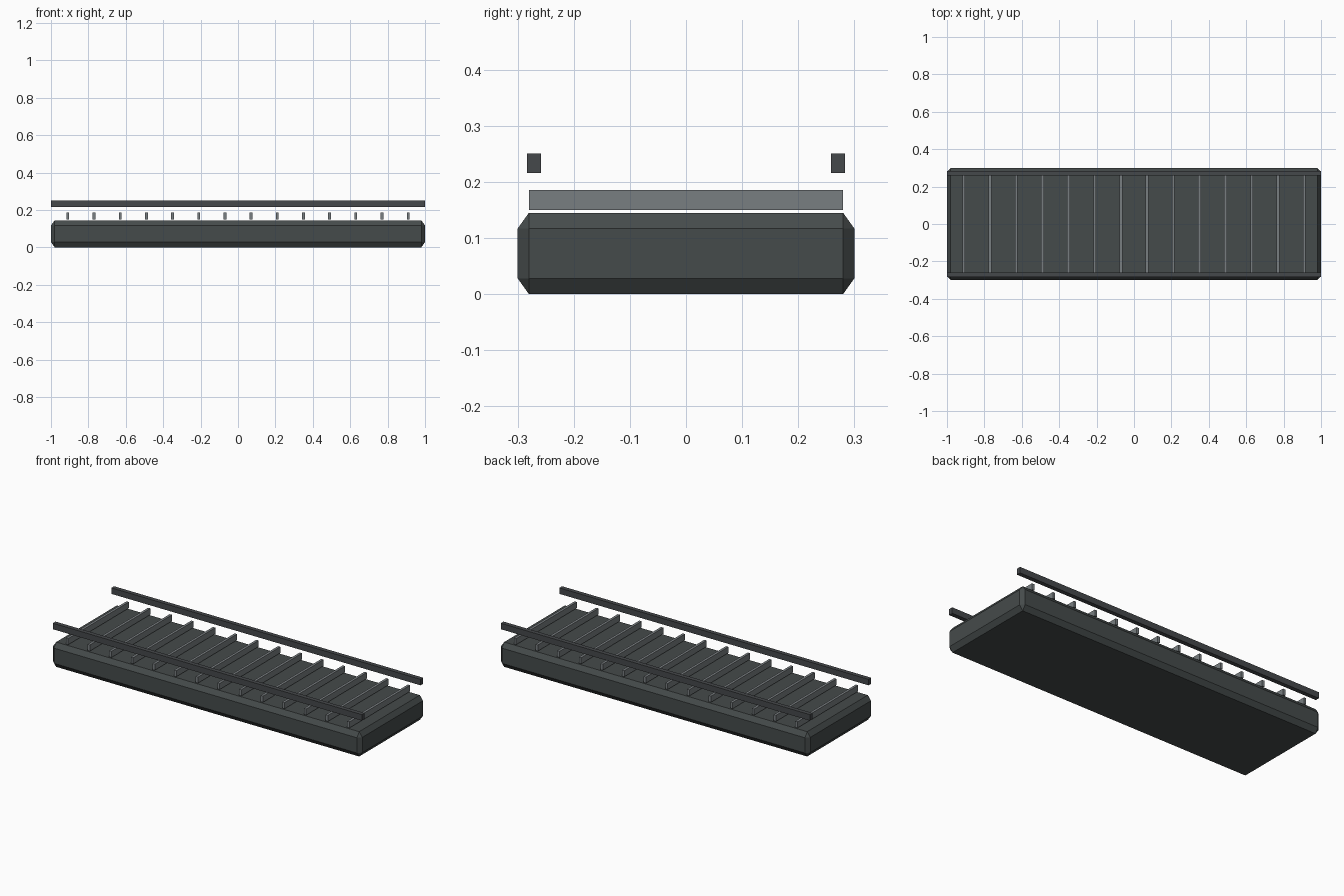
import bpy, bmesh
from mathutils import Matrix

if "Cube" in bpy.data.objects:
    bpy.data.objects.remove(bpy.data.objects["Cube"])


def material(name, rgb):
    m = bpy.data.materials.new(name)
    m.diffuse_color = (*rgb, 1)
    m.use_nodes = True
    m.node_tree.nodes["Principled BSDF"].inputs["Base Color"].default_value = m.diffuse_color
    return m


dark = material("dark_rubber", (0.06, 0.07, 0.07))
rail_dark = material("dark_metal", (0.06, 0.065, 0.07))
light = material("grey_metal", (0.19, 0.21, 0.22))


def box(name, lo, hi, mat, bevel=None):
    """Box between two corners; bevel gives the chamfer size per axis."""
    size = [b - a for a, b in zip(lo, hi)]
    centre = [(a + b) / 2 for a, b in zip(lo, hi)]
    cut = bevel or (1, 1, 1)
    bm = bmesh.new()
    bmesh.ops.create_cube(bm, size=1)
    bmesh.ops.scale(bm, vec=[s / c for s, c in zip(size, cut)], verts=bm.verts)
    if bevel:
        bmesh.ops.bevel(bm, geom=bm.edges[:], offset=1, offset_type='OFFSET',
                        segments=1, affect='EDGES')
        bmesh.ops.scale(bm, vec=cut, verts=bm.verts)
    bmesh.ops.translate(bm, vec=centre, verts=bm.verts)
    me = bpy.data.meshes.new(name)
    bm.to_mesh(me)
    bm.free()
    me.materials.append(mat)
    ob = bpy.data.objects.new(name, me)
    bpy.context.collection.objects.link(ob)
    return ob


# Chamfered belt body
box("belt_body", (-1, -0.3, 0), (1, 0.3, 0.145), dark, (0.02, 0.02, 0.028))

# Row of cross slats above the belt
for i in range(14):
    x = -0.91 + 0.14 * i
    box(f"cross_slat_{i + 1}", (x - 0.0075, -0.28, 0.15),
        (x + 0.0075, 0.28, 0.186), light)

# Side rails
for side, y in (("front", -0.2705), ("back", 0.2705)):
    box(f"{side}_rail", (-1, y - 0.0125, 0.216), (1, y + 0.0125, 0.251), rail_dark)
